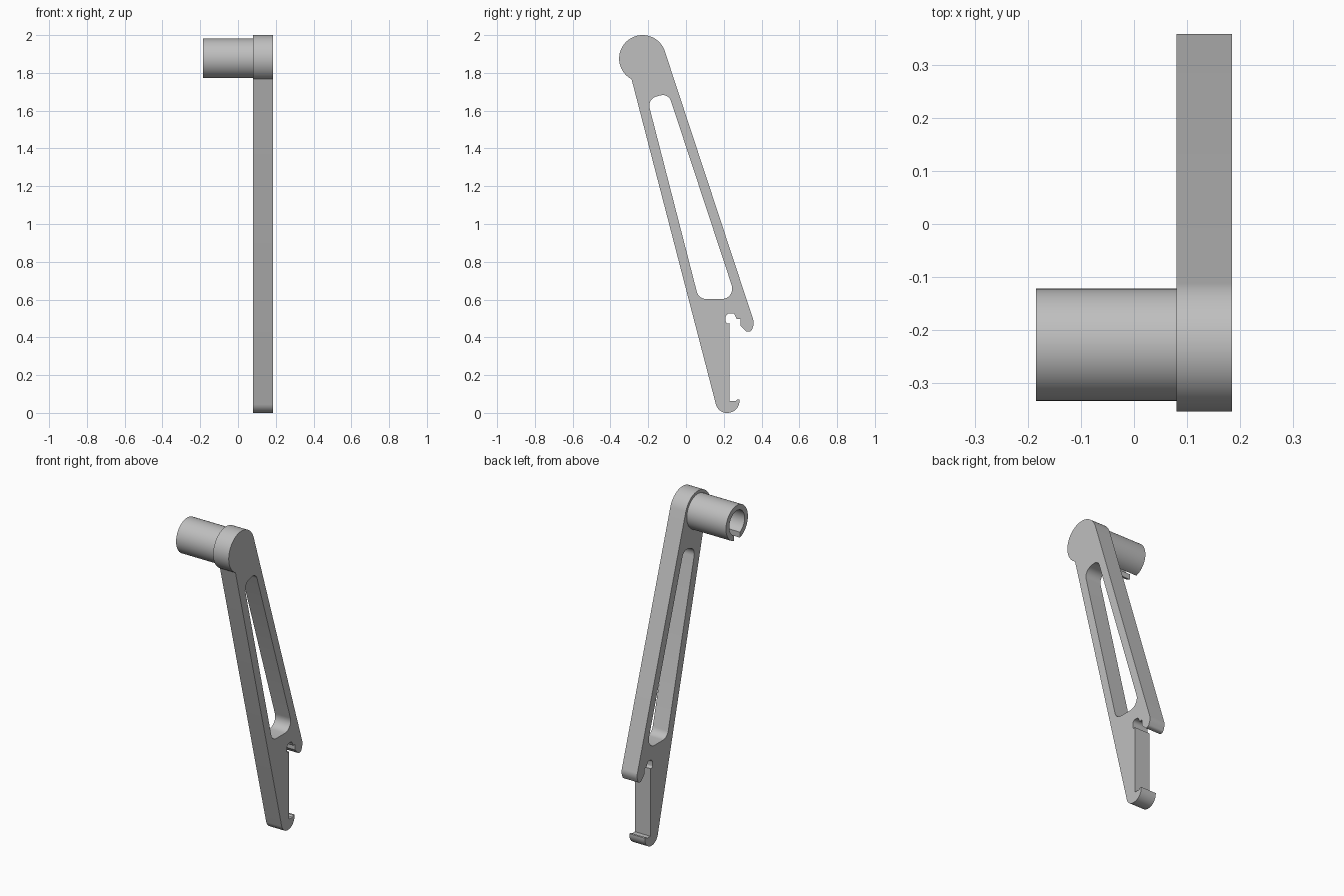
import bpy
import math
from mathutils import Matrix, Vector

cube = bpy.data.objects.get("Cube")
if cube:
    bpy.data.objects.remove(cube, do_unlink=True)

grey = bpy.data.materials.new("light_grey")
grey.use_nodes = True
colour = (0.52, 0.52, 0.52, 1)
grey.diffuse_color = colour
grey.node_tree.nodes["Principled BSDF"].inputs["Base Color"].default_value = colour


def arc(cy, cz, r, a0, a1, steps):
    """Points on an arc in the side plane, angles in radians."""
    return [(cy + r * math.cos(a0 + (a1 - a0) * i / steps),
             cz + r * math.sin(a0 + (a1 - a0) * i / steps)) for i in range(steps + 1)]


def rounded(corners, steps=8):
    """Polygon from (y, z, radius) corners, with each corner filleted."""
    pts = []
    for i, (y, z, r) in enumerate(corners):
        p = Vector((y, z))
        if r == 0:
            pts.append(p)
            continue
        a = (Vector(corners[i - 1][:2]) - p).normalized()
        b = (Vector(corners[(i + 1) % len(corners)][:2]) - p).normalized()
        half = a.angle(b) / 2
        centre = p + (a + b).normalized() * (r / math.sin(half))
        t0 = p + a * (r / math.tan(half)) - centre
        t1 = p + b * (r / math.tan(half)) - centre
        sweep = math.pi - 2 * half
        for k in range(steps + 1):
            s = k / steps
            pts.append(centre + (t0 * math.sin((1 - s) * sweep)
                                 + t1 * math.sin(s * sweep)) / math.sin(sweep))
    return pts


def extrude(name, loops, x0, x1):
    """Fill closed side-plane loops and extrude them along x."""
    curve = bpy.data.curves.new(name + "_profile", "CURVE")
    curve.dimensions = "2D"
    curve.fill_mode = "BOTH"
    curve.extrude = (x1 - x0) / 2
    for loop in loops:
        spline = curve.splines.new("POLY")
        spline.points.add(len(loop) - 1)
        for point, (y, z) in zip(spline.points, loop):
            point.co = (y, z, 0, 1)
        spline.use_cyclic_u = True
    obj = bpy.data.objects.new(name, curve)
    bpy.context.collection.objects.link(obj)
    bpy.ops.object.select_all(action="DESELECT")
    obj.select_set(True)
    bpy.context.view_layer.objects.active = obj
    bpy.ops.object.convert(target="MESH")
    obj = bpy.context.object
    obj.name = name
    # Profile axes become y and z, depth becomes x
    obj.data.transform(Matrix(((0, 0, 1, (x0 + x1) / 2), (1, 0, 0, 0),
                               (0, 1, 0, 0), (0, 0, 0, 1))))
    bpy.ops.object.mode_set(mode="EDIT")
    bpy.ops.mesh.select_all(action="SELECT")
    bpy.ops.mesh.remove_doubles(threshold=0.0001)
    bpy.ops.mesh.normals_make_consistent(inside=False)
    bpy.ops.object.mode_set(mode="OBJECT")
    obj.data.materials.clear()
    obj.data.materials.append(grey)
    bpy.ops.object.shade_smooth_by_angle(angle=math.radians(30))
    return obj


HUB_Y, HUB_Z = -0.23, 1.876
PLATE_X, SIDE_X = 0.08, 0.185

# Lever arm: round head, tapering arm, latch notch and foot hook
head = arc(HUB_Y, HUB_Z, 0.124, math.radians(18), math.radians(242), 48)
lower = rounded([
    (-0.288, 1.766, 0),
    (0.170, 0, 0.06), (0.283, 0, 0.063),                  # foot
    (0.283, 0.07, 0), (0.27, 0.07, 0), (0.262, 0.062, 0), (0.23, 0.062, 0),
    (0.23, 0.475, 0), (0.21, 0.472, 0.012),               # latch notch
    (0.21, 0.527, 0.022), (0.255, 0.527, 0.015), (0.268, 0.497, 0),
    (0.288, 0.498, 0), (0.288, 0.463, 0),
    (0.32, 0.43, 0.015), (0.345, 0.43, 0.018), (0.362, 0.475, 0.06),  # beak
    (-0.112, 1.914, 0),
])
# Long window through the arm
window = rounded([(-0.205, 1.662, 0.05), (0.067, 0.603, 0.05),
                  (0.266, 0.603, 0.055), (-0.093, 1.692, 0.045)])
extrude("lever_arm", [head + lower[1:-1], window], PLATE_X, SIDE_X)

# Hollow pivot tube with a narrow slot along its underside
OUTER, INNER, SLOT = 0.106, 0.074, 0.028
down = -math.pi / 2
a_out, a_in = math.asin(SLOT / OUTER), math.asin(SLOT / INNER)
turn = 2 * math.pi
tube = (arc(HUB_Y + 0.002, HUB_Z, OUTER, down + a_out, down + turn - a_out, 56)
        + arc(HUB_Y + 0.002, HUB_Z, INNER, down + turn - a_in, down + a_in, 56))
extrude("pivot_tube", [tube], -SIDE_X, PLATE_X)
